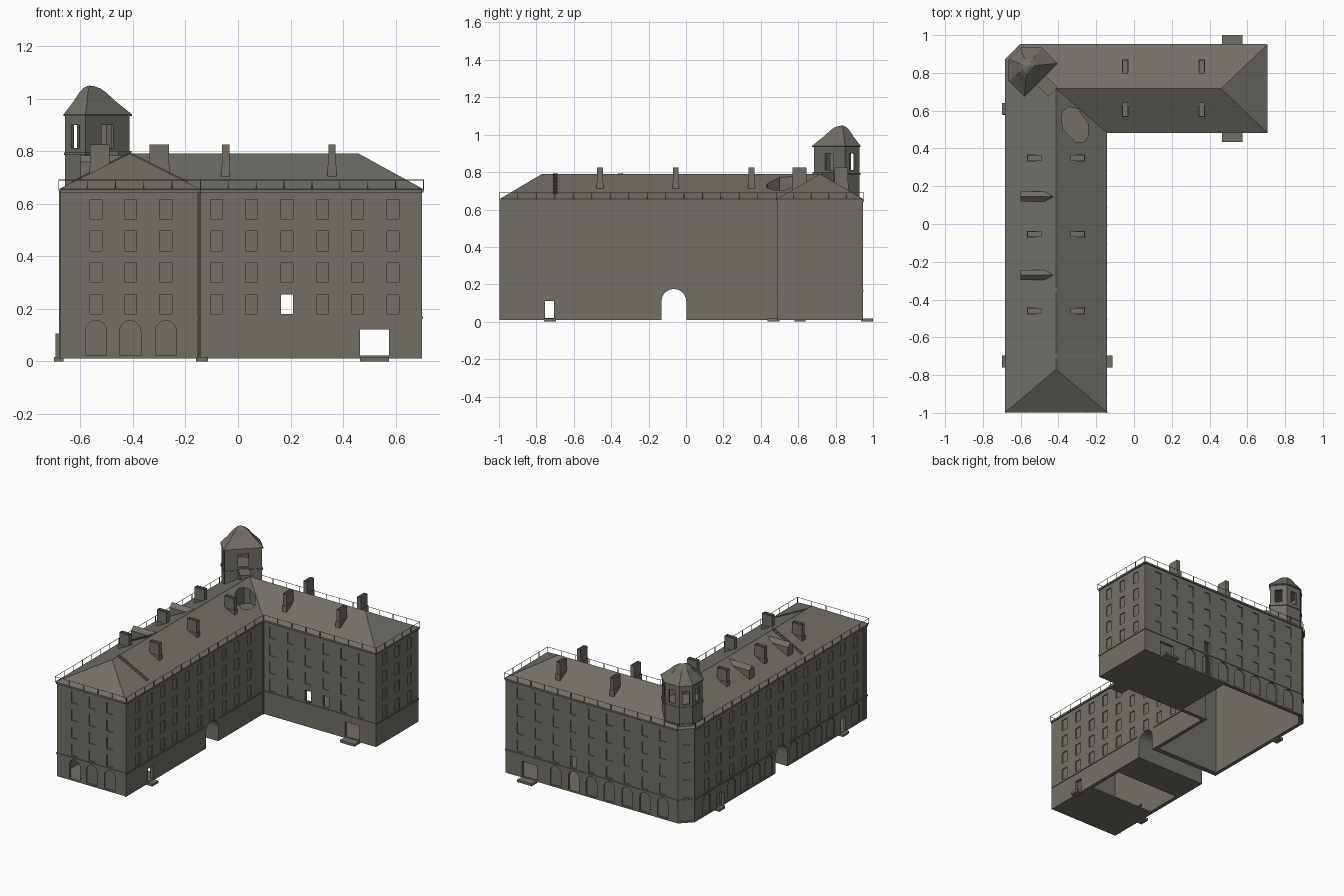
import bpy, bmesh, math
from mathutils import Vector

if "Cube" in bpy.data.objects:
    bpy.data.objects.remove(bpy.data.objects["Cube"])

stone = bpy.data.materials.new("weathered_stone")
stone.diffuse_color = (0.168, 0.159, 0.135, 1)
stone.use_nodes = True
stone.node_tree.nodes["Principled BSDF"].inputs["Base Color"].default_value = stone.diffuse_color

def finish(bm, name):
    bmesh.ops.recalc_face_normals(bm, faces=bm.faces)
    me = bpy.data.meshes.new(name)
    bm.to_mesh(me)
    bm.free()
    me.materials.append(stone)
    ob = bpy.data.objects.new(name, me)
    bpy.context.collection.objects.link(ob)
    return ob

def loft(bm, rings):
    """Closed solid through rings of equal point count."""
    vs = [[bm.verts.new(p) for p in r] for r in rings]
    n = len(vs[0])
    for a, b in zip(vs, vs[1:]):
        for i in range(n):
            bm.faces.new((a[i], a[(i + 1) % n], b[(i + 1) % n], b[i]))
    bm.faces.new(vs[0][::-1])
    return bm.faces.new(vs[-1])

def plan(bm, pts, z0, z1):
    return loft(bm, [[(x, y, z) for x, y in pts] for z in (z0, z1)])

def box(bm, x0, x1, y0, y1, z0, z1):
    return plan(bm, [(x0, y0), (x1, y0), (x1, y1), (x0, y1)], z0, z1)

def beam(bm, a, b, w, h):
    a, b = Vector(a), Vector(b)
    d = (b - a).normalized()
    up = Vector((0, 0, 1)) if abs(d.z) < 0.9 else Vector((0, 1, 0))
    s = d.cross(up).normalized() * w / 2
    u = s.cross(d).normalized() * h / 2
    loft(bm, [[p + s + u, p - s + u, p - s - u, p + s - u] for p in (a, b)])

def cut(ob, bm):
    """Subtract the solids in bm from ob."""
    c = finish(bm, "cutter")
    c.hide_render = True
    m = ob.modifiers.new("cut", 'BOOLEAN')
    m.operation, m.solver, m.object = 'DIFFERENCE', 'EXACT', c
    dg = bpy.context.evaluated_depsgraph_get()
    me = bpy.data.meshes.new_from_object(ob.evaluated_get(dg))
    ob.modifiers.clear()
    ob.data = me
    bpy.data.objects.remove(c)

def punch(bm, origin, normal, profile, n0, n1):
    """Extrude a (u, z) profile through a wall from n0 to n1 along its normal."""
    o, n = Vector((*origin, 0)), Vector((*normal, 0)).normalized()
    t = Vector((-n.y, n.x, 0))
    loft(bm, [[o + t * u + n * k + Vector((0, 0, z)) for u, z in profile] for k in (n0, n1)])

def rect(w, z0, z1):
    return [(-w / 2, z0), (w / 2, z0), (w / 2, z1), (-w / 2, z1)]

def arch(w, z0, z1):
    r = w / 2
    return [(-r, z0), (r, z0)] + [(r * math.cos(math.pi * i / 10), z1 - r + r * math.sin(math.pi * i / 10))
                                  for i in range(11)]

# Main L-shaped walls
X0, XI, X1, Y0, YI, Y1 = -0.675, -0.15, 0.70, -0.99, 0.49, 0.945
outline = [(X0, Y0), (XI, Y0), (XI, YI), (X1, YI), (X1, Y1), (-0.60, Y1), (X0, 0.87)]
bm = bmesh.new()
plan(bm, outline, 0.01, 0.655)
walls = finish(bm, "walls")

# Hollow interior
bm = bmesh.new()
box(bm, -0.655, -0.17, -0.97, -0.16, 0.02, 0.64)
plan(bm, [(-0.655, 0.03), (-0.17, 0.03), (-0.17, 0.51), (0.68, 0.51), (0.68, 0.925),
          (-0.59, 0.925), (-0.655, 0.86)], 0.02, 0.64)
cut(walls, bm)
# Missing parts of the ground floor
bm = bmesh.new()
box(bm, -0.65, -0.175, -0.62, -0.36, -0.1, 0.1)
plan(bm, [(-0.65, 0.035), (-0.175, 0.035), (-0.175, 0.515), (0.03, 0.515), (0.03, 0.92),
          (-0.588, 0.92), (-0.65, 0.855)], -0.1, 0.1)
cut(walls, bm)

# Windows, arcades, doors and passage
bm = bmesh.new()
ROWS = [0.18, 0.30, 0.42, 0.54]
colsA = [-0.866 + 0.1337 * i for i in range(13)]
colsB = [0.59 - 0.1345 * i for i in range(9)]
facades = [((0, -1), [(x, Y0) for x in (-0.54, -0.41, -0.275)], True),
           ((0, -1), [(x, YI) for x in colsB[:6]], False),
           ((0, 1), [(x, Y1) for x in colsB], True),
           ((1, 0), [(XI, y) for y in colsA[:10]], False),
           ((1, 0), [(X1, y) for y in (0.583, 0.717, 0.85)], False),
           ((-1, 0), [(X0, y) for y in colsA], True),
           ((-1, 1), [(-0.6375, 0.9075)], True)]
deep_arches = [(0, Y0), (3, Y1)]
for normal, spots, arcade in facades:
    for i, (x, y) in enumerate(spots):
        for j, z in enumerate(ROWS):
            through = j == 0 and abs(x - colsB[3]) < 0.01 and y in (YI, Y1)
            opened = j == 0 and abs(x - colsB[2]) < 0.01 and y == YI
            depth = -0.03 if through or opened else -0.006
            punch(bm, (x, y), normal, rect(0.046, z, z + 0.075), depth, 0.02)
        blocked = ((normal == (-1, 0) and (abs(y + 0.73) < 0.03 or abs(y + 0.065) < 0.03 or abs(y - 0.605) < 0.03))
                   or (y == Y1 and x > 0.44))
        if arcade and not blocked:
            depth = -0.03 if (i, y) in deep_arches else -0.007
            punch(bm, (x, y), normal, arch(0.08, 0.022, 0.155), depth, 0.02)
punch(bm, (XI, -0.065), (1, 0), arch(0.133, -0.05, 0.175), -0.6, 0.1)   # carriage passage
punch(bm, (XI, -0.73), (1, 0), rect(0.05, 0.021, 0.11), -0.6, 0.1)      # end doors
punch(bm, (0.52, YI), (0, -1), rect(0.11, 0.0215, 0.12), -0.6, 0.1)     # wide doors
punch(bm, (X0, 0.61), (-1, 0), rect(0.05, 0.022, 0.11), -0.012, 0.1)
cut(walls, bm)

# Hipped roof
E = [(-0.682, -0.998), (-0.143, -0.998), (-0.143, 0.483), (0.706, 0.483), (0.706, 0.95), (-0.602, 0.95), (-0.682, 0.872)]
bm = bmesh.new()
e = [bm.verts.new((x, y, 0.655)) for x, y in E]
r = [bm.verts.new(p) for p in ((-0.4125, -0.77, 0.79), (-0.4125, 0.7165, 0.79), (0.46, 0.7165, 0.79))]
for f in ((e[0], e[1], r[0]), (e[1], e[2], r[1], r[0]), (e[2], e[3], r[2], r[1]), (e[3], e[4], r[2]),
          (e[4], e[5], r[1], r[2]), (e[5], e[6], r[1]), (e[6], e[0], r[0], r[1]), e[::-1]):
    bm.faces.new(f)
roof = finish(bm, "roof")
# Broken hole in the roof
bm = bmesh.new()
plan(bm, [(-0.385, 0.56), (-0.375, 0.50), (-0.34, 0.465), (-0.31, 0.435), (-0.27, 0.43), (-0.24, 0.47),
          (-0.243, 0.53), (-0.275, 0.575), (-0.295, 0.61), (-0.345, 0.62), (-0.375, 0.60)], 0.662, 0.9)
cut(roof, bm)

def roof_z(d):
    return 0.655 + 0.135 * (1 - abs(d) / 0.2695)

# Eaves cornice, string course, railing
cor, band, rail = bmesh.new(), bmesh.new(), bmesh.new()
for i, p in enumerate(outline):
    q = outline[(i + 1) % len(outline)]
    beam(cor, (*p, 0.648), (*q, 0.648), 0.014, 0.012)
    if i in (1, 6):   # interrupted by the passage
        lo, hi = sorted((p, q), key=lambda v: v[1])
        beam(band, (*lo, 0.166), (lo[0], -0.15, 0.166), 0.010, 0.009)
        beam(band, (lo[0], 0.02, 0.166), (*hi, 0.166), 0.010, 0.009)
    else:
        beam(band, (*p, 0.166), (*q, 0.166), 0.010, 0.009)
    a, b = Vector((*E[i], 0)), Vector((*E[(i + 1) % len(E)], 0))
    beam(rail, a + Vector((0, 0, 0.69)), b + Vector((0, 0, 0.69)), 0.002, 0.002)
    n = max(1, round((b - a).length / 0.1))
    for k in range(n):
        p3 = a.lerp(b, k / n)
        beam(rail, p3 + Vector((0, 0, 0.65)), p3 + Vector((0, 0, 0.691)), 0.003, 0.003)
finish(cor, "cornice")
finish(band, "string_course")
finish(rail, "roof_railing")

# Chimneys with sunken tops
def chimney(x, y, w, d, n):
    bm = bmesh.new()
    base = min(roof_z(0.17), 0.70)
    box(bm, x - w / 2 - 0.003, x + w / 2 + 0.003, y - d / 2 - 0.003, y + d / 2 + 0.003, base - 0.02, 0.745)
    top = box(bm, x - w / 2, x + w / 2, y - d / 2, y + d / 2, 0.74, 0.825)
    bmesh.ops.inset_individual(bm, faces=[top], thickness=0.006)
    for v in top.verts:
        v.co.z -= 0.012
    finish(bm, "chimney_%d" % n)

spots = [(x, y, 0.074, 0.03) for x in (-0.526, -0.30) for y in (0.35, -0.055, -0.46)]
spots += [(x, y, 0.028, 0.074) for x in (-0.047, 0.358) for y in (0.83, 0.607)]
for n, s in enumerate(spots):
    chimney(*s, n)

# Gabled dormers on the outer slope
for n, y in enumerate((0.145, -0.27)):
    bm = bmesh.new()
    loft(bm, [[(x, y - 0.027, 0.66), (x, y + 0.027, 0.66), (x, y + 0.027, 0.758), (x, y, 0.783), (x, y - 0.027, 0.758)]
              for x in (-0.60, -0.42)])
    finish(bm, "dormer_%d" % n)

# Roof ladders
bm = bmesh.new()
for y, side in ((-0.35, -1), (-0.70, 1)):
    pts = [Vector((-0.4125 + side * d, y, roof_z(d) + 0.004)) for d in (0.0, 0.22)]
    for off in (-0.01, 0.01):
        beam(bm, pts[0] + Vector((0, off, 0)), pts[1] + Vector((0, off, 0)), 0.003, 0.003)
    for k in range(16):
        c = pts[0].lerp(pts[1], k / 15)
        beam(bm, c - Vector((0, 0.012, 0)), c + Vector((0, 0.012, 0)), 0.003, 0.003)
finish(bm, "roof_ladders")

# Corner tower
C = (-0.565, 0.835)
H = [(-0.66, 0.87), (-0.60, 0.93), (-0.49, 0.93), (-0.41, 0.85), (-0.58, 0.68), (-0.66, 0.76)]
def hexa(s):
    return [(C[0] + (x - C[0]) * s, C[1] + (y - C[1]) * s) for x, y in H]
bm = bmesh.new()
plan(bm, hexa(0.98), 0.64, 0.94)
tower = finish(bm, "tower")
bm = bmesh.new()
plan(bm, hexa(0.86), 0.80, 0.93)
cut(tower, bm)
bm = bmesh.new()
for i, p in enumerate(hexa(0.98)):
    q = hexa(0.98)[(i + 1) % 6]
    mid = ((p[0] + q[0]) / 2, (p[1] + q[1]) / 2)
    nrm = Vector((p[1] - q[1], q[0] - p[0]))
    punch(bm, mid, nrm, rect(0.066 if i == 3 else 0.045, 0.812, 0.90), -0.022, 0.02)
cut(tower, bm)
bm = bmesh.new()
plan(bm, hexa(1.03), 0.785, 0.795)
finish(bm, "tower_ledge")
bm = bmesh.new()
loft(bm, [[(x, y, z) for x, y in hexa(s)] for s, z in
          ((1.04, 0.934), (1.04, 0.94), (0.62, 0.992), (0.42, 1.022), (0.25, 1.04), (0.10, 1.047), (0.01, 1.049))])
finish(bm, "tower_cap")
bm = bmesh.new()
beam(bm, (-0.50, 0.77, 0.765), (-0.43, 0.70, 0.765), 0.07, 0.07)
finish(bm, "tower_link")

# Door steps, open door leaf, downpipes
bm = bmesh.new()
for b in ((0.465, 0.575, 0.435, 0.50), (0.465, 0.575, 0.935, 1.0), (-0.70, -0.665, 0.58, 0.64),
          (-0.70, -0.665, -0.76, -0.695), (-0.16, -0.115, -0.76, -0.695)):
    box(bm, *b, 0.0, 0.016)
finish(bm, "door_steps")
bm = bmesh.new()
box(bm, -0.695, -0.67, 0.577, 0.583, 0.015, 0.105)
finish(bm, "door_leaf")
bm = bmesh.new()
for x, y in ((-0.153, -0.993), (-0.146, 0.482), (-0.678, -0.95)):
    beam(bm, (x, y, 0.01), (x, y, 0.65), 0.006, 0.006)
finish(bm, "downpipes")
